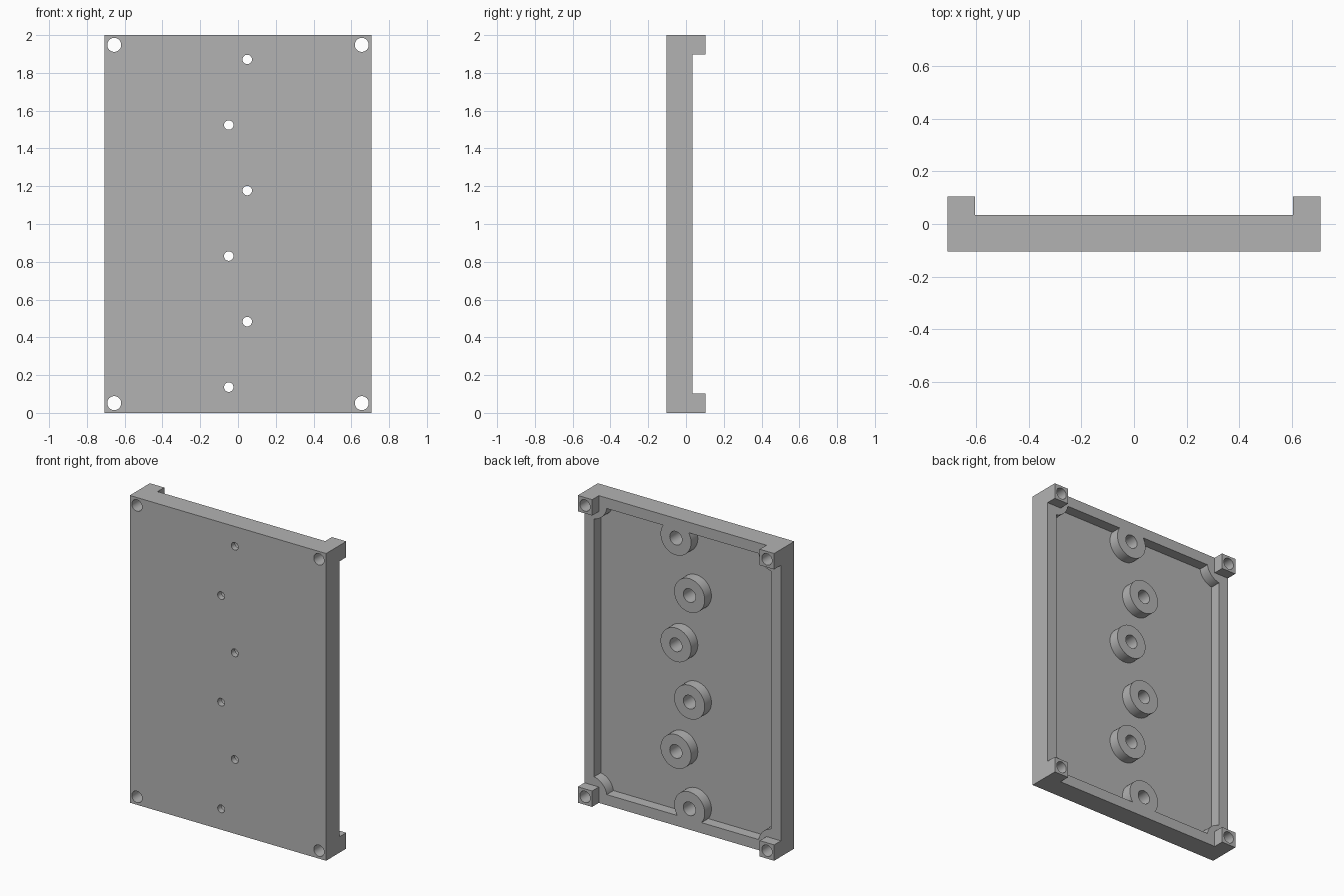
import bpy
import bmesh
import math
from mathutils import Matrix, Vector

if "Cube" in bpy.data.objects:
    bpy.data.objects.remove(bpy.data.objects["Cube"])

# Main dimensions
HALF_W, HEIGHT = 0.707, 2.0
FRONT, FLOOR, RIM, BACK = -0.1035, -0.0345, 0.0345, 0.1035
WALL, POST = 0.069, 0.1035
BOSS_R, SCREW_R, PIN_R, BORE_R = 0.11, 0.037, 0.025, 0.044

grey = bpy.data.materials.new("grey")
grey.use_nodes = True
grey.diffuse_color = (0.45, 0.45, 0.45, 1)
grey.node_tree.nodes["Principled BSDF"].inputs["Base Color"].default_value = (0.45, 0.45, 0.45, 1)


def add_object(name, bm):
    mesh = bpy.data.meshes.new(name)
    bm.to_mesh(mesh)
    bm.free()
    mesh.materials.append(grey)
    obj = bpy.data.objects.new(name, mesh)
    bpy.context.collection.objects.link(obj)
    return obj


def box(name, low, high):
    low, high = Vector(low), Vector(high)
    bm = bmesh.new()
    matrix = Matrix.Translation((low + high) / 2) @ Matrix.Diagonal((*(high - low), 1))
    bmesh.ops.create_cube(bm, size=1, matrix=matrix)
    return add_object(name, bm)


def cylinder(name, spot, radius, y0, y1):
    bm = bmesh.new()
    matrix = Matrix.Translation((spot[0], (y0 + y1) / 2, spot[1])) @ Matrix.Rotation(math.pi / 2, 4, "X")
    bmesh.ops.create_cone(bm, cap_ends=True, segments=48, radius1=radius,
                          radius2=radius, depth=y1 - y0, matrix=matrix)
    return add_object(name, bm)


def combine(target, tool, operation):
    """Apply a boolean and discard the tool object."""
    bpy.context.view_layer.objects.active = target
    mod = target.modifiers.new(operation.lower(), "BOOLEAN")
    mod.operation, mod.solver, mod.object = operation, "EXACT", tool
    bpy.ops.object.modifier_apply(modifier=mod.name)
    bpy.data.objects.remove(tool)


corners = [(sx * (HALF_W - POST / 2), z) for sx in (-1, 1)
           for z in (POST / 2, HEIGHT - POST / 2)]
pins = [(0.049 if i % 2 else -0.049, 0.136 + i * 0.347) for i in range(6)]

# Pocket shape, leaving round bosses standing
pocket = box("pocket", (WALL - HALF_W, FLOOR, WALL), (HALF_W - WALL, BACK, HEIGHT - WALL))
for spot in corners + pins:
    combine(pocket, cylinder("boss", spot, BOSS_R, FRONT, BACK + 0.1), "DIFFERENCE")

# Tray with rim, hollowed from the back
tray = box("mounting_tray", (-HALF_W, FRONT, 0), (HALF_W, RIM, HEIGHT))
combine(tray, pocket, "DIFFERENCE")

# Square corner posts with screw holes
for x, z in corners:
    h = POST / 2
    combine(tray, box("corner_post", (x - h, 0, z - h), (x + h, BACK, z + h)), "UNION")
    combine(tray, cylinder("screw_hole", (x, z), SCREW_R, FRONT - 0.1, BACK + 0.1), "DIFFERENCE")

# Stepped holes through the staggered bosses
for spot in pins:
    combine(tray, cylinder("pin_hole", spot, PIN_R, FRONT - 0.1, BACK), "DIFFERENCE")
    combine(tray, cylinder("bore", spot, BORE_R, RIM - 0.1, BACK), "DIFFERENCE")

# Smooth round walls, crisp edges
bpy.ops.object.select_all(action="DESELECT")
tray.select_set(True)
bpy.context.view_layer.objects.active = tray
bpy.ops.object.shade_smooth_by_angle(angle=math.radians(30))
